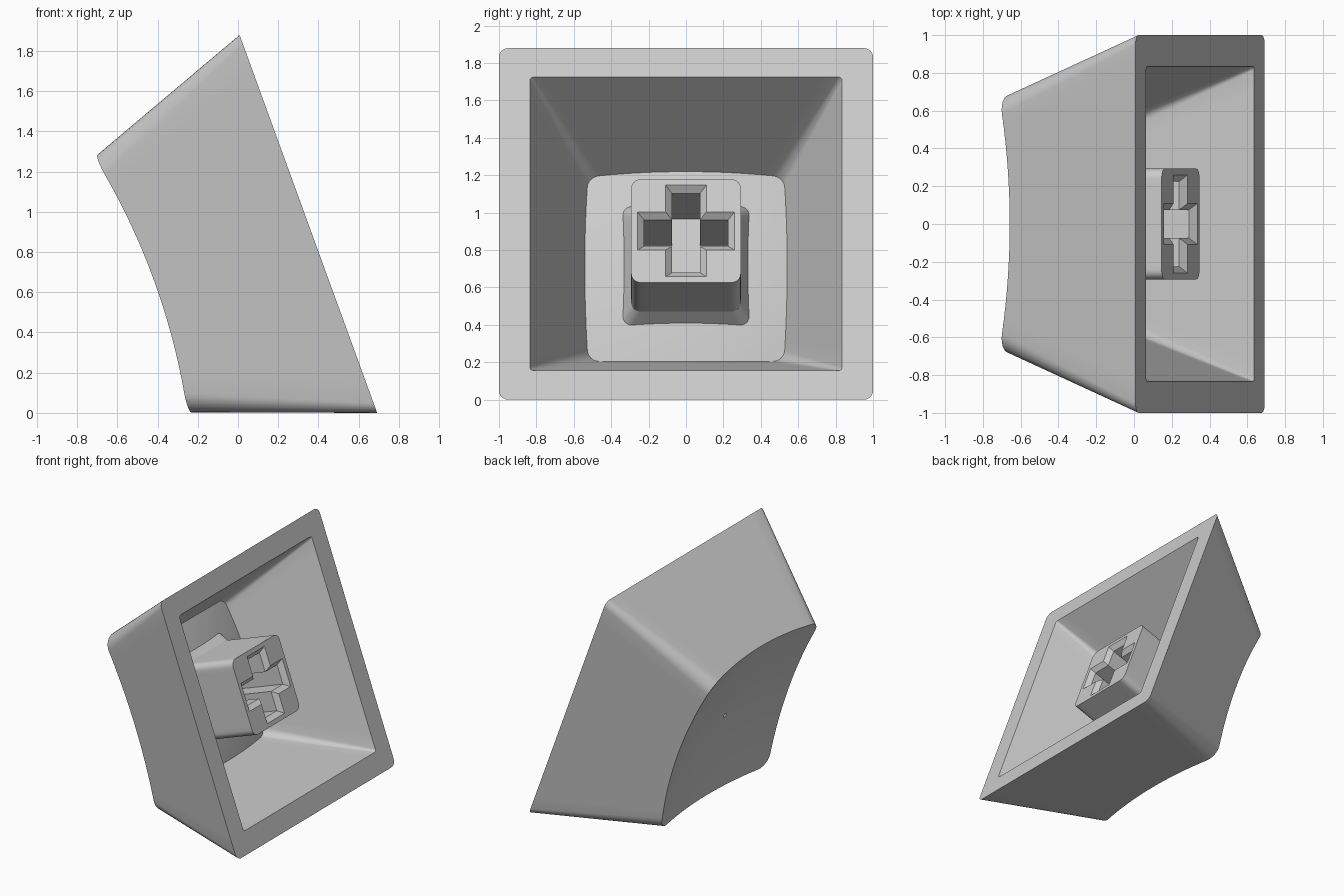
import bpy, bmesh, math
from mathutils import Vector

cube = bpy.data.objects.get("Cube")
if cube:
    bpy.data.objects.remove(cube, do_unlink=True)

SIDE, ARC = 16, 6          # subdivisions of each straight side and corner
TILT = math.radians(-110)  # the cap stands on one of its sides
CENTRE = (0.35, 0, 0.94)

grey = bpy.data.materials.new("light_grey")
grey.use_nodes = True
colour = (0.6, 0.6, 0.6, 1)
grey.diffuse_color = colour
grey.node_tree.nodes["Principled BSDF"].inputs["Base Color"].default_value = colour


def ring(half, r):
    """Rounded square outline with subdivided sides."""
    pts, c = [], half - r
    for q in range(4):
        a0 = q * math.pi / 2
        side = Vector((math.cos(a0), math.sin(a0)))
        along = Vector((-side.y, side.x))
        for i in range(SIDE):
            pts.append(side * half + along * c * (2 * i / SIDE - 1))
        for i in range(ARC):
            a = a0 + i / ARC * math.pi / 2
            pts.append((side + along) * c + r * Vector((math.cos(a), math.sin(a))))
    return pts


def flat(half, r, n):
    return [(p.x, p.y, n) for p in ring(half, r)]


def bowl(p, depth, radius):
    """Height of a spherical surface above a plan point."""
    return depth + radius - math.sqrt(radius ** 2 - p.length_squared)


def wall_top(half, slope, r, r_gain, depth, radius):
    """Where a tapered wall meets a spherical surface."""
    heights = [depth] * len(ring(half, r))
    for _ in range(8):
        pts = [ring(half - slope * n, r + r_gain * n)[i] for i, n in enumerate(heights)]
        heights = [bowl(p, depth, radius) for p in pts]
    return [(p.x, p.y, n) for p, n in zip(pts, heights)]


def bowl_rings(edge, centre_half, depth, radius, steps):
    """Rings shrinking from an edge to a small circle on the sphere."""
    out, goal = [], ring(centre_half, centre_half * 0.9)
    for s in range(1, steps + 1):
        t = s / steps
        pts = [Vector(e[:2]).lerp(g, t) for e, g in zip(edge, goal)]
        out.append([(p.x, p.y, bowl(p, depth, radius)) for p in pts])
    return out


def loft(name, rings):
    """Closed solid through a list of rings."""
    bm = bmesh.new()
    loops = [[bm.verts.new(p) for p in r] for r in rings]
    for a, b in zip(loops, loops[1:]):
        for i in range(len(a)):
            j = (i + 1) % len(a)
            bm.faces.new((a[i], a[j], b[j], b[i]))
    bm.faces.new(loops[0][::-1])
    bm.faces.new(loops[-1])
    bmesh.ops.recalc_face_normals(bm, faces=bm.faces)
    mesh = bpy.data.meshes.new(name)
    bm.to_mesh(mesh)
    bm.free()
    mesh.materials.append(grey)
    ob = bpy.data.objects.new(name, mesh)
    bpy.context.collection.objects.link(ob)
    ob.rotation_euler = (0, TILT, 0)
    ob.location = CENTRE
    return ob


def activate(ob):
    bpy.ops.object.select_all(action="DESELECT")
    ob.select_set(True)
    bpy.context.view_layer.objects.active = ob


# Shell: dimple, dished top, outer walls, rim, cavity walls, cavity floor
dish_edge = wall_top(1.0, 0.366, 0.05, 0.06, 0.74, 3.2)
floor_edge = wall_top(0.835, 0.44, 0.02, 0.06, 0.625, 3.4)
shell = loft("cap_shell",
             [flat(0.016, 0.014, 0.69)]
             + bowl_rings(dish_edge, 0.016, 0.74, 3.2, 14)[::-1]
             + [dish_edge, flat(1.0, 0.05, 0), flat(0.835, 0.02, 0), floor_edge]
             + bowl_rings(floor_edge, 0.05, 0.625, 3.4, 10))

# Stem: square post flaring out where it joins the cavity floor
stem = loft("stem", [flat(0.293, 0.05, 0.11), flat(0.293, 0.05, 0.565),
                     flat(0.35, 0.05, 0.68)])


def cross(arm, w, n):
    quarter = [Vector((arm, -w)), Vector((arm, w)), Vector((w, w))]
    out = []
    for _ in range(4):
        out += [(p.x, p.y, n) for p in quarter]
        quarter = [Vector((-p.y, p.x)) for p in quarter]
    return out


# Cross-shaped socket with a chamfered mouth
cutter = loft("socket_cutter", [cross(0.28, 0.128, 0.09), cross(0.225, 0.075, 0.145),
                                cross(0.225, 0.075, 0.54)])
cutter.hide_render = True
mod = stem.modifiers.new("socket", "BOOLEAN")
mod.operation = "DIFFERENCE"
mod.solver = "EXACT"
mod.object = cutter
activate(stem)
bpy.ops.object.modifier_apply(modifier=mod.name)
bpy.data.objects.remove(cutter, do_unlink=True)

for ob in (shell, stem):
    activate(ob)
    bpy.ops.object.shade_smooth_by_angle(angle=math.radians(25))
